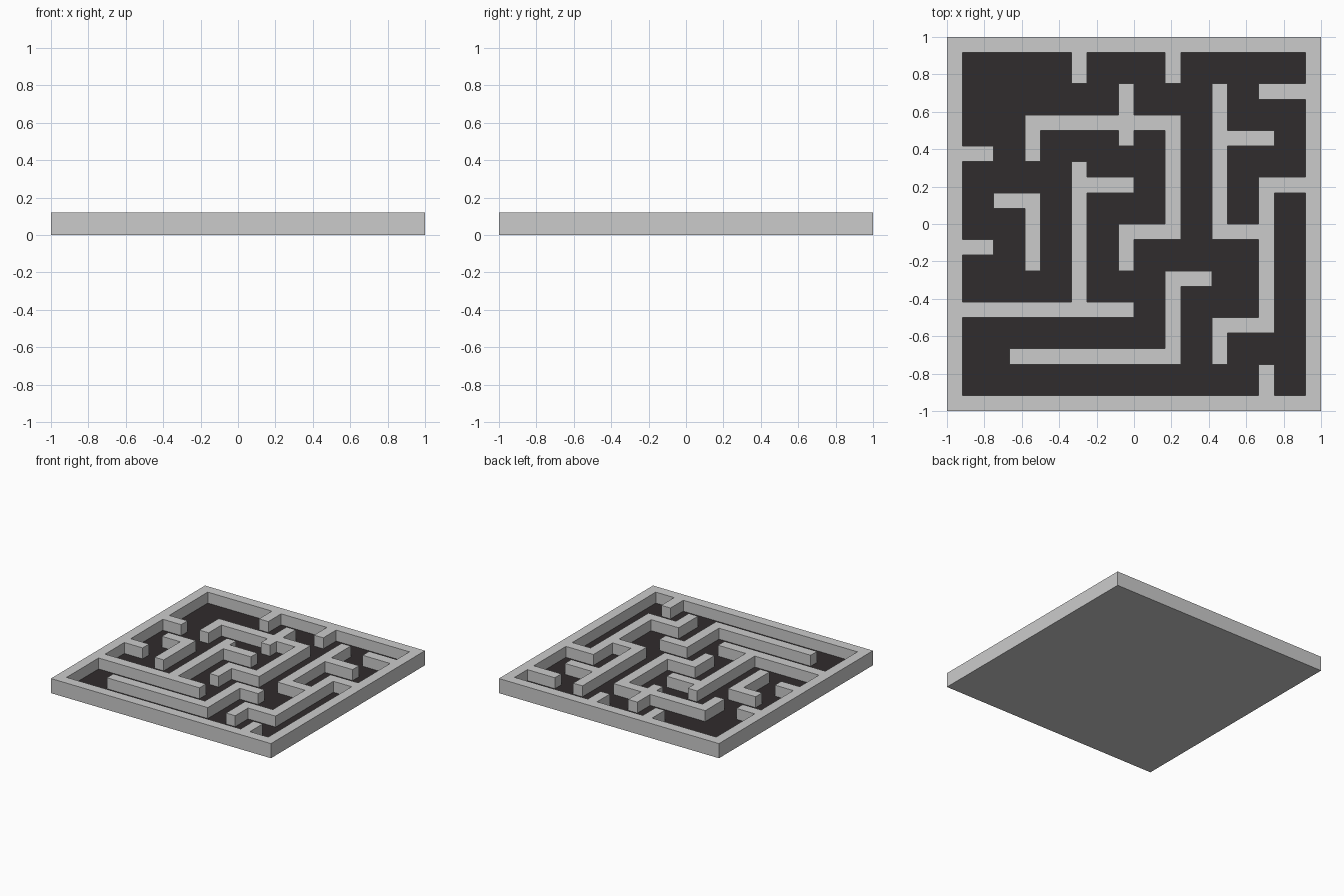
import bpy, bmesh

if "Cube" in bpy.data.objects:
    bpy.data.objects.remove(bpy.data.objects["Cube"])

N = 24                      # cells per side
U = 2 / N                   # cell size
BASE, FLOOR, TOP = 0.02, 0.03, 0.12

# Wall centre lines as (column, row) cells, counted from the front left corner
PATHS = [
    [(0, 0), (23, 0), (23, 23), (0, 23), (0, 0)],                      # outer frame
    [(8, 23), (8, 21)], [(14, 23), (14, 21)], [(20, 0), (20, 2)],      # stubs
    [(0, 16), (2, 16)], [(0, 10), (2, 10)], [(20, 20), (23, 20)],
    [(11, 20), (11, 17)],
    [(5, 16), (5, 18), (14, 18), (14, 11), (11, 11), (11, 9)],
    [(17, 20), (17, 11), (20, 11)], [(17, 17), (20, 17)],
    [(23, 14), (20, 14), (20, 5), (17, 5), (17, 3)],
    [(3, 13), (5, 13), (5, 9)],
    [(8, 15), (8, 6)], [(8, 14), (11, 14)], [(0, 6), (11, 6)],
    [(4, 3), (14, 3), (14, 8), (16, 8)],
]


def wall_cells():
    cells = set()
    for path in PATHS:
        for (a, b), (c, d) in zip(path, path[1:]):
            for i in range(min(a, c), max(a, c) + 1):
                for j in range(min(b, d), max(b, d) + 1):
                    cells.add((i, j))
    return cells


def add_object(name, bm):
    mesh = bpy.data.meshes.new(name)
    bm.to_mesh(mesh)
    bm.free()
    obj = bpy.data.objects.new(name, mesh)
    bpy.context.collection.objects.link(obj)
    return obj


# Tray and walls: solid grid, wall cells raised, underside closed
cells = wall_cells()


def height(i, j):
    if not (0 <= i < N and 0 <= j < N):
        return 0
    return TOP if (i, j) in cells else BASE


bm = bmesh.new()


def quad(*points):
    bm.faces.new([bm.verts.new((i * U - 1, j * U - 1, z)) for i, j, z in points])


for i in range(-1, N):
    for j in range(-1, N):
        h = height(i, j)
        if h:
            quad((i, j, h), (i + 1, j, h), (i + 1, j + 1, h), (i, j + 1, h))
            quad((i, j, 0), (i, j + 1, 0), (i + 1, j + 1, 0), (i + 1, j, 0))
        # vertical faces where the height changes to the next cell
        k = height(i + 1, j)
        if h != k:
            quad((i + 1, j, k), (i + 1, j + 1, k), (i + 1, j + 1, h), (i + 1, j, h))
        k = height(i, j + 1)
        if h != k:
            quad((i, j + 1, h), (i + 1, j + 1, h), (i + 1, j + 1, k), (i, j + 1, k))
bmesh.ops.remove_doubles(bm, verts=bm.verts, dist=1e-4)
bmesh.ops.recalc_face_normals(bm, faces=bm.faces)
bmesh.ops.dissolve_limit(bm, angle_limit=0.01, verts=bm.verts, edges=bm.edges)
add_object("maze_walls", bm)

# Dark floor slab set into the tray, passing under the walls
bm = bmesh.new()
bmesh.ops.create_cube(bm, size=1)
for v in bm.verts:
    v.co.x *= 1.9
    v.co.y *= 1.9
    v.co.z = FLOOR if v.co.z > 0 else BASE / 2
floor = add_object("maze_floor", bm)
dark = bpy.data.materials.new("dark_floor")
dark.diffuse_color = (0.03, 0.025, 0.026, 1)
dark.use_nodes = True
dark.node_tree.nodes["Principled BSDF"].inputs["Base Color"].default_value = dark.diffuse_color
floor.data.materials.append(dark)
